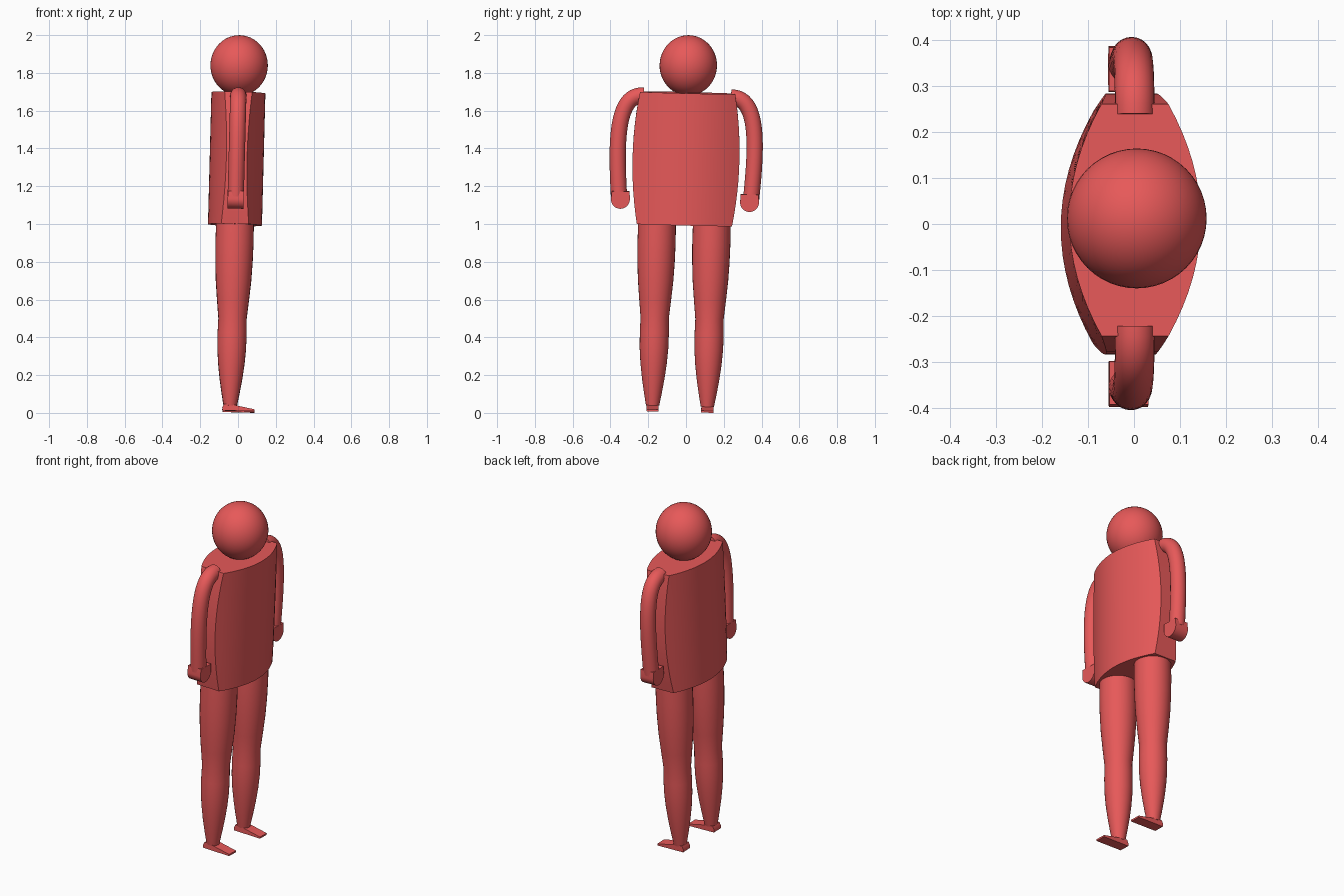
import bpy, bmesh, math
from math import sin, cos, pi, radians
from mathutils import Matrix, Vector
from mathutils.geometry import interpolate_bezier

if "Cube" in bpy.data.objects:
    bpy.data.objects.remove(bpy.data.objects["Cube"])

skin = bpy.data.materials.new("red")
skin.diffuse_color = (0.8, 0.1, 0.1, 1)
skin.use_nodes = True
skin.node_tree.nodes["Principled BSDF"].inputs["Base Color"].default_value = skin.diffuse_color

# the whole figure leans slightly about mid-torso
PIVOT = Vector((0, 0, 1.345))
LEAN = (Matrix.Translation(PIVOT + Vector((-0.007, 0, 0)))
        @ Matrix.Rotation(radians(1.5), 4, 'Y')
        @ Matrix.Rotation(radians(-1.4), 4, 'X')
        @ Matrix.Translation(-PIVOT))


def finish(name, bm):
    bmesh.ops.recalc_face_normals(bm, faces=bm.faces)
    mesh = bpy.data.meshes.new(name)
    bm.to_mesh(mesh)
    bm.free()
    mesh.transform(LEAN)
    mesh.materials.append(skin)
    obj = bpy.data.objects.new(name, mesh)
    bpy.context.collection.objects.link(obj)
    bpy.ops.object.select_all(action='DESELECT')
    obj.select_set(True)
    bpy.context.view_layer.objects.active = obj
    bpy.ops.object.shade_smooth_by_angle(angle=radians(32))


def loft(name, rings):
    """Skin a list of equal-length point rings and cap both ends."""
    bm = bmesh.new()
    vs = [[bm.verts.new(p) for p in ring] for ring in rings]
    n = len(vs[0])
    for a, b in zip(vs, vs[1:]):
        for i in range(n):
            j = (i + 1) % n
            bm.faces.new((a[i], a[j], b[j], b[i]))
    bm.faces.new(vs[0])
    bm.faces.new(vs[-1])
    finish(name, bm)


def circle(n):
    return [(cos(2 * pi * i / n), sin(2 * pi * i / n)) for i in range(n)]


# head
bm = bmesh.new()
bmesh.ops.create_uvsphere(bm, u_segments=48, v_segments=24, radius=1,
                          matrix=Matrix.Translation((0, 0, 1.84)) @ Matrix.Diagonal((0.152, 0.152, 0.16, 1)))
finish("head", bm)


# torso: lens cross-section with ends cut by a barrel curve
def lens(z, limit, n=16):
    ys = [limit * (2 * i / n - 1) for i in range(n + 1)]
    front = [(0.143 * (1 - (y / 0.36) ** 2), y, z) for y in ys]
    return front + [(-x, y, z) for x, y, z in reversed(front)]


rings = []
for i in range(13):
    t = i / 12
    rings.append(lens(0.995 + 0.7 * t, 0.252 + 0.031 * (1 - (2 * t - 1) ** 2)))
loft("torso", rings)

LEG = [(1.0, .1), (.9, .101), (.8, .099), (.7, .094), (.6, .085), (.5, .075),
       (.42, .077), (.34, .076), (.26, .07), (.18, .06), (.1, .047), (.035, .035)]
FOOT = [(-.04, .007), (.13, .007), (.13, .017), (.055, .031), (0, .042), (-.033, .042), (-.042, .022)]

for side, s in (("left", 1), ("right", -1)):
    # arm: tube swept along a curve
    path = interpolate_bezier(Vector((0, .23, 1.675)), Vector((0, .385, 1.683)),
                              Vector((0, .37, 1.40)), Vector((0, .35, 1.14)), 24)
    rings = []
    for i, p in enumerate(path):
        t = (path[min(i + 1, 23)] - path[max(i - 1, 0)]).normalized()
        rings.append([(0.043 * c, s * (p.y - 0.043 * d * t.z), p.z + 0.043 * d * t.y)
                      for c, d in circle(24)])
    loft(side + "_arm", rings)

    # hand: half-round block
    prof = [(0.05 * cos(a), -0.05 * sin(a)) for a in (pi * i / 16 for i in range(17))]
    prof += [(-0.048, 0.042), (0.046, 0.042)]
    loft(side + "_hand", [[(x, s * (0.342 + u), 1.123 + v) for u, v in prof]
                          for x in (-0.042, 0.043)])

    # leg
    loft(side + "_leg", [[(r * c, s * 0.145 + r * d, z) for c, d in circle(32)]
                         for z, r in LEG])

    # foot wedge
    loft(side + "_foot", [[(x, s * 0.145 + w, z) for x, z in FOOT] for w in (-0.032, 0.032)])
